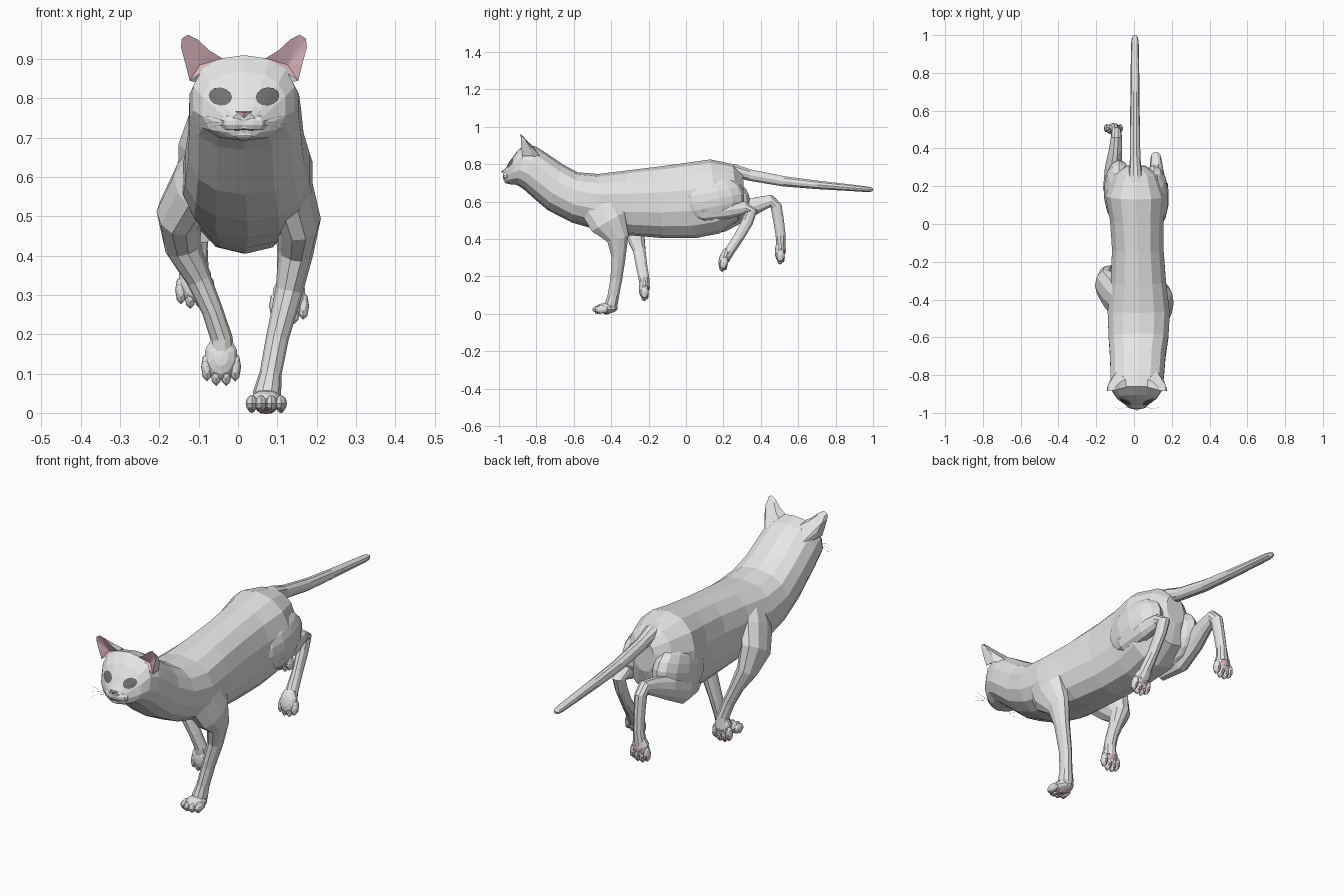
import bpy, bmesh, math
from mathutils import Vector, Matrix
from mathutils.bvhtree import BVHTree

if "Cube" in bpy.data.objects:
    bpy.data.objects.remove(bpy.data.objects["Cube"])


def material(name, rgb):
    m = bpy.data.materials.new(name)
    m.diffuse_color = (*rgb, 1)
    m.use_nodes = True
    m.node_tree.nodes["Principled BSDF"].inputs["Base Color"].default_value = m.diffuse_color
    return m


FUR = material("light grey fur", (0.79, 0.79, 0.78))
PINK = material("pink skin", (0.70, 0.46, 0.51))
EYE = material("dark grey eye", (0.17, 0.16, 0.16))
CX = 0.015  # middle of the head


def finish(name, bm, *mats):
    me = bpy.data.meshes.new(name)
    bm.to_mesh(me)
    bm.free()
    for m in mats:
        me.materials.append(m)
    ob = bpy.data.objects.new(name, me)
    bpy.context.collection.objects.link(ob)
    return ob


def loft(name, rings, mat):
    """Skin a list of equal rings of points and cap both ends."""
    bm = bmesh.new()
    vs = [[bm.verts.new(p) for p in r] for r in rings]
    n = len(vs[0])
    for a, b in zip(vs, vs[1:]):
        for i in range(n):
            j = (i + 1) % n
            bm.faces.new((a[i], a[j], b[j], b[i]))
    bm.faces.new(vs[0])
    bm.faces.new(vs[-1])
    bmesh.ops.recalc_face_normals(bm, faces=bm.faces)
    return finish(name, bm, mat)


def limb(name, path, mat=FUR, n=10):
    """Tube along (x, y, z, half width, half depth) points."""
    pts = [Vector(p[:3]) for p in path]
    rings = []
    for i, p in enumerate(path):
        t = (pts[min(i + 1, len(pts) - 1)] - pts[max(i - 1, 0)]).normalized()
        s = Vector((0, 0, 1)) if abs(t.x) > 0.9 else Vector((1, 0, 0))
        s = (s - t * s.dot(t)).normalized()
        o = t.cross(s)
        rings.append([pts[i] + s * p[3] * math.cos(k * math.tau / n) + o * p[4] * math.sin(k * math.tau / n)
                      for k in range(n)])
    return loft(name, rings, mat)


def blob(bm, matrix, centre, size, slot=0, u=10, v=7, turn=0):
    """Add a low-poly ellipsoid in the given frame."""
    m = matrix @ Matrix.Translation(centre) @ Matrix.Rotation(turn, 4, 'X') @ Matrix.Diagonal((*size, 1))
    new = bmesh.ops.create_uvsphere(bm, u_segments=u, v_segments=v, radius=1, matrix=m)["verts"]
    for f in {f for w in new for f in w.link_faces}:
        f.material_index = slot


def paw(name, at, fwd, up, size=1.0):
    """Palm, four toes and pink pads; fwd is the toe direction, up the back of the paw."""
    f = Vector(fwd).normalized()
    u = Vector(up)
    u = (u - f * u.dot(f)).normalized()
    s = f.cross(u)
    m = Matrix((s, f, u)).transposed().to_4x4()
    m = Matrix.Translation(at) @ m @ Matrix.Scale(size, 4)
    bm = bmesh.new()
    blob(bm, m, (0, 0, 0.003), (0.045, 0.06, 0.028))
    blob(bm, m, (0, 0, -0.018), (0.025, 0.022, 0.012), 1, 8, 5)
    for x, y in ((-0.037, 0.026), (-0.013, 0.038), (0.013, 0.038), (0.037, 0.026)):
        blob(bm, m, (x, y, -0.003), (0.0155, 0.038, 0.021), 0, 8, 6)
        blob(bm, m, (x, y + 0.01, -0.020), (0.010, 0.014, 0.007), 1, 6, 4)
    finish(name, bm, FUR, PINK)


# Body, neck and head in one skin: (x, top y, top z, bottom y, bottom z, half width)
sections = [
    (.01, .305, .745, .31, .60, .05), (.01, .25, .80, .28, .50, .12),
    (.01, .13, .826, .18, .43, .165), (.015, 0, .807, .05, .405, .145),
    (.02, -.15, .787, -.12, .405, .139), (.023, -.32, .766, -.30, .42, .15),
    (.025, -.47, .748, -.46, .445, .168), (.024, -.58, .757, -.61, .488, .162),
    (.02, -.66, .80, -.74, .555, .150), (.018, -.74, .855, -.81, .615, .146),
    (.016, -.80, .893, -.87, .668, .142), (.015, -.86, .910, -.905, .690, .132),
    (.015, -.905, .868, -.936, .692, .108), (.015, -.935, .826, -.953, .695, .078),
    (.015, -.962, .783, -.965, .70, .050), (.015, -.978, .764, -.970, .712, .03)]
rings = []
for x, yt, zt, yb, zb, w in sections:
    ring = []
    for k in range(14):
        a = k * math.tau / 14
        c, s = (math.copysign(abs(q) ** 0.85, q) for q in (math.cos(a), math.sin(a)))
        ring.append(Vector((x + w * s, (yt + yb) / 2 + (yt - yb) / 2 * c, (zt + zb) / 2 + (zt - zb) / 2 * c)))
    rings.append(ring)
body = loft("body_and_head", rings, FUR)
skin = BVHTree.FromPolygons([v.co for v in body.data.vertices], [tuple(p.vertices) for p in body.data.polygons])


def decal(name, cx, cz, rx, rz, tilt, mat):
    """Thin oval plate laid on the face."""
    bm = bmesh.new()

    def spot(r, a):
        px, pz = rx * r * math.cos(a), rz * r * math.sin(a)
        x, z = cx + px, cz + pz + tilt * px
        hit = skin.ray_cast(Vector((x, -2, z)), Vector((0, 1, 0)))[0]
        return bm.verts.new((x, (hit.y if hit else -0.92) - 0.004, z))
    mid = spot(0, 0)
    loops = [[spot(r, k * math.tau / 12) for k in range(12)] for r in (0.35, 0.7, 1)]
    for k in range(12):
        j = (k + 1) % 12
        bm.faces.new((mid, loops[0][k], loops[0][j]))
        for a, b in zip(loops, loops[1:]):
            bm.faces.new((a[k], b[k], b[j], a[j]))
    finish(name, bm, mat)


# Face: muzzle, nose, mouth, eyes, ears, whiskers
ID = Matrix.Identity(4)
bm = bmesh.new()
for sx in (-1, 1):
    blob(bm, ID, (CX + sx * .022, -.950, .738), (.042, .030, .026))
blob(bm, ID, (CX, -.950, .710), (.036, .022, .015))
finish("muzzle", bm, FUR)

bm = bmesh.new()
nose = [bm.verts.new((CX + x, y, z)) for x, y, z in
        ((-.022, -.976, .767), (.022, -.976, .767), (0, -.984, .750), (0, -.988, .764))]
for a, b in ((0, 1), (1, 2), (2, 0)):
    bm.faces.new((nose[a], nose[b], nose[3]))
finish("nose", bm, PINK)
limb("mouth", [(CX + x, y, z, .0015, .0015) for x, y, z in
               ((-.042, -.96, .724), (-.02, -.974, .719), (0, -.976, .722), (.02, -.974, .719), (.042, -.96, .724))],
     EYE, 4)

outline = [(.138, -.875, .845), (.148, -.88, .885), (.160, -.882, .93), (.158, -.884, .952), (.142, -.884, .962),
           (.118, -.88, .95), (.088, -.872, .922), (.055, -.865, .902)]
for sx, side in ((-1, "left"), (1, "right")):
    decal("eye_" + side, CX + sx * .06, .805, .030, .023, sx * .08, EYE)
    bm = bmesh.new()
    rim = [bm.verts.new((CX + sx * x, y, z)) for x, y, z in outline]
    back = [bm.verts.new((CX + sx * (.1 + (x - .1) * .9), y + .05 * min(1, (.975 - z) / .08), .84 + (z - .84) * .92))
            for x, y, z in outline]
    hollow = bm.verts.new((CX + sx * .112, -.856, .885))
    base = bm.verts.new((CX + sx * .095, -.765, .83))
    for i in range(len(rim) - 1):
        bm.faces.new((rim[i], rim[i + 1], back[i + 1], back[i]))
        bm.faces.new((back[i], back[i + 1], base))
        bm.faces.new((rim[i], rim[i + 1], hollow)).material_index = 1
    bm.faces.new((rim[-1], rim[0], hollow)).material_index = 1
    bmesh.ops.recalc_face_normals(bm, faces=bm.faces)
    finish("ear_" + side, bm, FUR, PINK)
    for i, z in enumerate((.705, .73, .755)):
        limb(f"whisker_{side}_{i}", [(CX + sx * .035, -.965, .737, .0006, .0006),
                                     (CX + sx * .08, -.978, (z + .75) / 2, .0005, .0005),
                                     (CX + sx * .12, -.972, z, .0003, .0003)], FUR, 3)

# Tail
limb("tail", [(.008, .17, .775, .05, .035), (.008, .25, .768, .038, .036), (.006, .34, .742, .028, .032),
              (.005, .52, .709, .026, .029), (.005, .70, .690, .024, .024), (.005, .86, .676, .022, .019),
              (.005, .96, .667, .02, .016), (.005, .988, .665, .016, .013), (.005, 1.0, .664, .007, .006)])

# Front legs: right one planted, left one lifted
limb("front_leg_right", [(.09, -.50, .66, .05, .08), (.13, -.46, .57, .062, .11), (.155, -.415, .49, .056, .105),
                         (.147, -.365, .405, .044, .062), (.13, -.36, .31, .035, .040), (.10, -.372, .19, .029, .033),
                         (.083, -.388, .10, .028, .032), (.074, -.40, .05, .036, .036), (.074, -.405, .02, .03, .03)])
paw("front_paw_right", (.072, -.425, .027), (0, -1, 0), (0, 0, 1))
limb("front_leg_left", [(-.06, -.43, .66, .05, .08), (-.108, -.38, .58, .062, .11), (-.150, -.32, .505, .058, .095),
                        (-.140, -.27, .42, .046, .052), (-.100, -.25, .34, .032, .035), (-.065, -.238, .26, .027, .032),
                        (-.042, -.225, .19, .028, .030), (-.042, -.22, .14, .036, .028)])
paw("front_paw_left", (-.043, -.222, .142), (0, -.08, -1), (0, -1, 0), .97)

# Hind legs: haunch, shank and cannon, then the paw
bm = bmesh.new()
blob(bm, ID, (.105, .14, .61), (.08, .175, .125), 0, 14, 10, .2)
blob(bm, ID, (-.08, .17, .585), (.08, .175, .13), 0, 14, 10, .3)
finish("haunches", bm, FUR)
limb("hind_leg_right", [(.105, .03, .54, .035, .035), (.122, .10, .545, .052, .055), (.125, .23, .555, .042, .048),
                        (.117, .315, .567, .033, .035), (.116, .350, .55, .028, .034), (.118, .330, .495, .025, .032),
                        (.123, .283, .41, .023, .029), (.128, .233, .335, .029, .028), (.13, .215, .30, .036, .024)])
paw("hind_paw_right", (.13, .208, .297), (0, -.32, -1), (0, -1, .32), .97)
limb("hind_leg_left", [(-.09, .08, .48, .04, .05), (-.112, .19, .505, .052, .072), (-.11, .30, .55, .044, .058),
                       (-.098, .39, .585, .035, .043), (-.093, .455, .604, .030, .034), (-.093, .482, .575, .027, .032),
                       (-.096, .495, .50, .024, .030), (-.10, .506, .42, .023, .028), (-.107, .507, .35, .033, .026)])
paw("hind_paw_left", (-.109, .505, .338), (0, -.08, -1), (0, -1, 0), .97)
